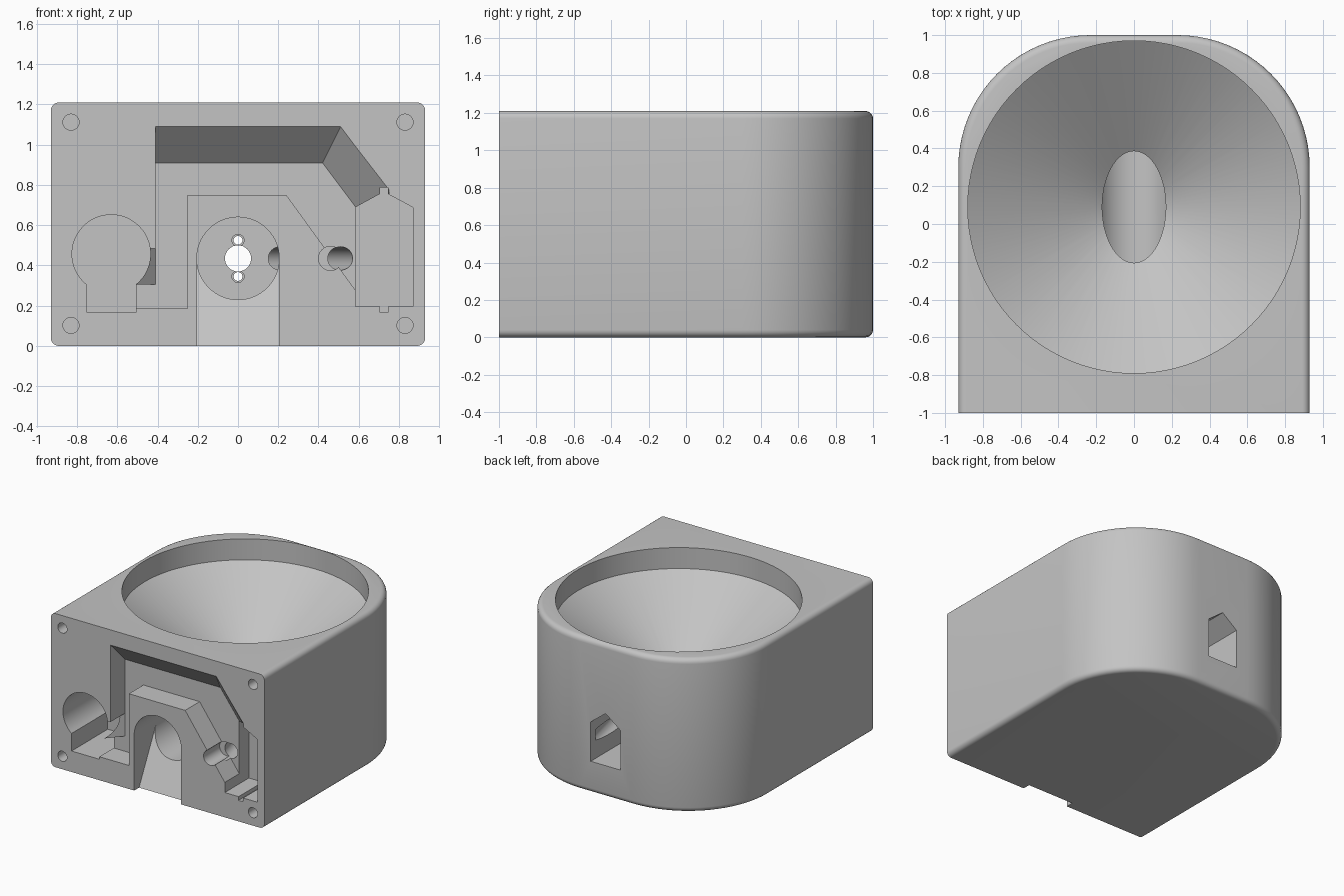
import bpy, bmesh, math
from mathutils import Vector

if "Cube" in bpy.data.objects:
    bpy.data.objects.remove(bpy.data.objects["Cube"])

grey = bpy.data.materials.new("plain grey")
grey.diffuse_color = (0.55, 0.55, 0.55, 1)
grey.use_nodes = True
grey.node_tree.nodes["Principled BSDF"].inputs["Base Color"].default_value = grey.diffuse_color


def make(name, bm):
    bmesh.ops.recalc_face_normals(bm, faces=bm.faces)
    me = bpy.data.meshes.new(name)
    bm.to_mesh(me)
    bm.free()
    me.materials.append(grey)
    ob = bpy.data.objects.new(name, me)
    bpy.context.collection.objects.link(ob)
    return ob


def loft(name, a, b):
    """Closed solid between two rings with the same number of points."""
    bm = bmesh.new()
    va = [bm.verts.new(p) for p in a]
    vb = [bm.verts.new(p) for p in b]
    bm.faces.new(va)
    bm.faces.new(vb)
    n = len(a)
    for i in range(n):
        j = (i + 1) % n
        bm.faces.new((va[i], va[j], vb[j], vb[i]))
    return make(name, bm)


def prism(name, pts, y0, y1):
    """Extrude an x-z outline along y."""
    return loft(name, [(x, y0, z) for x, z in pts], [(x, y1, z) for x, z in pts])


def rod(name, p, q, r, seg=32):
    p, q = Vector(p), Vector(q)
    rot = (q - p).to_track_quat('Z', 'Y')
    ring = [rot @ Vector((r * math.cos(2 * math.pi * i / seg),
                          r * math.sin(2 * math.pi * i / seg), 0)) for i in range(seg)]
    return loft(name, [p + v for v in ring], [q + v for v in ring])


# Housing: flat front, rounded back, softened top and bottom rims
R = 0.70
arc = [(0.23 + R * math.cos(t), 0.30 + R * math.sin(t))
       for t in [math.pi / 2 * i / 20 for i in range(21)]]
plan = [(-0.93, -1), (0.93, -1)] + arc + [(-x, y) for x, y in reversed(arc)]
body = loft("housing", [(x, y, 0) for x, y in plan], [(x, y, 1.21) for x, y in plan])
bm = bmesh.new()
bm.from_mesh(body.data)
rims = [e for e in bm.edges
        if abs(e.verts[0].co.z - e.verts[1].co.z) < 1e-4
        and not all(v.co.y < -0.99 for v in e.verts)]
bmesh.ops.bevel(bm, geom=rims, offset=0.04, segments=5, profile=0.5,
                affect='EDGES', clamp_overlap=False)
bmesh.ops.recalc_face_normals(bm, faces=bm.faces)
bm.to_mesh(body.data)
bm.free()

cuts = []

# Hopper bowl: straight rim above a cone
bm = bmesh.new()
SEG = 96
rings = [[bm.verts.new((r * math.cos(2 * math.pi * i / SEG),
                        0.09 + r * math.sin(2 * math.pi * i / SEG), z)) for i in range(SEG)]
         for r, z in ((0.88, 1.3), (0.88, 1.045), (0.01, 0.442))]
bm.faces.new(rings[0])
bm.faces.new(rings[2])
for a, b in zip(rings, rings[1:]):
    for i in range(SEG):
        j = (i + 1) % SEG
        bm.faces.new((a[i], a[j], b[j], b[i]))
cuts.append(make("bowl_cut", bm))

# Feed tube, shaft hole and motor screw holes
cuts.append(rod("tube_cut", (0, -1.1, 0.435), (0, 0.43, 0.435), 0.205, 64))
cuts.append(rod("shaft_cut", (0, 0.35, 0.435), (0, 0.6, 0.435), 0.065))
for z in (0.345, 0.525):
    cuts.append(rod("motor_screw_cut", (0, 0.35, z), (0, 0.6, z), 0.022, 20))
    cuts.append(rod("motor_screw_head_cut", (0, 0.35, z), (0, 0.46, z), 0.03, 20))

# Outlet chute with a sloping floor
side = [(-1.1, -0.1), (-0.97, -0.1), (-0.94, 0), (-0.72, 0.435), (-1.1, 0.435)]
cuts.append(loft("chute_cut", [(-0.204, y, z) for y, z in side],
                 [(0.204, y, z) for y, z in side]))

# Motor pocket in the back
cuts.append(prism("motor_pocket_cut", [(-0.13, 0.25), (0.13, 0.25), (0.13, 0.56),
                                       (0, 0.66), (-0.13, 0.56)], 0.5, 1.1))

# Cable channel in the front with a sloping roof
low = [(0.75, 0.275), (0.585, 0.275), (0.24, 0.75), (-0.25, 0.75), (-0.25, 0.185),
       (-0.51, 0.185), (-0.51, 0.305), (-0.41, 0.305)]
front = [(-0.41, 1.09), (0.51, 1.09), (0.75, 0.777)] + low
deep = [(-0.41, 0.91), (0.42, 0.91), (0.75, 0.47)] + low
k = 0.05 / 0.18
cuts.append(loft("channel_cut",
                 [(f[0] + (f[0] - d[0]) * k, -1.05, f[1] + (f[1] - d[1]) * k)
                  for f, d in zip(front, deep)],
                 [(x, -0.82, z) for x, z in deep]))

# Slanted passage between the channel and the socket recess
wedge = [(-0.40, -0.82), (-0.40, -1.05), (-0.56, -1.05), (-0.56, -1.0), (-0.41, -0.82)]
cuts.append(loft("passage_cut", [(x, y, 0.305) for x, y in wedge],
                 [(x, y, 0.485) for x, y in wedge]))

# Round socket recess with a square foot
cuts.append(rod("socket_cut", (-0.63, -1.1, 0.457), (-0.63, -0.55, 0.457), 0.195, 48))
cuts.append(prism("socket_foot_cut", [(-0.75, 0.165), (-0.508, 0.165), (-0.508, 0.42),
                                      (-0.75, 0.42)], -1.1, -0.55))

# Switch recess with locating notches
cuts.append(prism("switch_cut", [
    (0.585, 0.195), (0.705, 0.195), (0.705, 0.165), (0.745, 0.165), (0.745, 0.195),
    (0.87, 0.195), (0.87, 0.688), (0.745, 0.755), (0.745, 0.787), (0.705, 0.787),
    (0.705, 0.755), (0.585, 0.69)], -1.1, -0.70))

# Cable tunnel to the motor pocket
cuts.append(rod("tunnel_mouth_cut", (0.46, -1.1, 0.435), (0.46, -0.80, 0.435), 0.06))
cuts.append(rod("tunnel_cut", (0.525, -0.88, 0.435), (0.09, 0.93, 0.435), 0.058))

# Cover screw holes
for x in (-0.83, 0.83):
    for z in (0.102, 1.112):
        cuts.append(rod("cover_screw_cut", (x, -1.1, z), (x, -0.7, z), 0.04, 24))

# Carve every recess, then drop the cutters
bpy.context.view_layer.objects.active = body
body.select_set(True)
for c in cuts:
    c.hide_render = True
    m = body.modifiers.new(c.name, 'BOOLEAN')
    m.operation, m.solver, m.object = 'DIFFERENCE', 'EXACT', c
    bpy.ops.object.modifier_apply(modifier=m.name)
for c in cuts:
    bpy.data.objects.remove(c)
bpy.ops.object.shade_smooth_by_angle(angle=math.radians(25))
